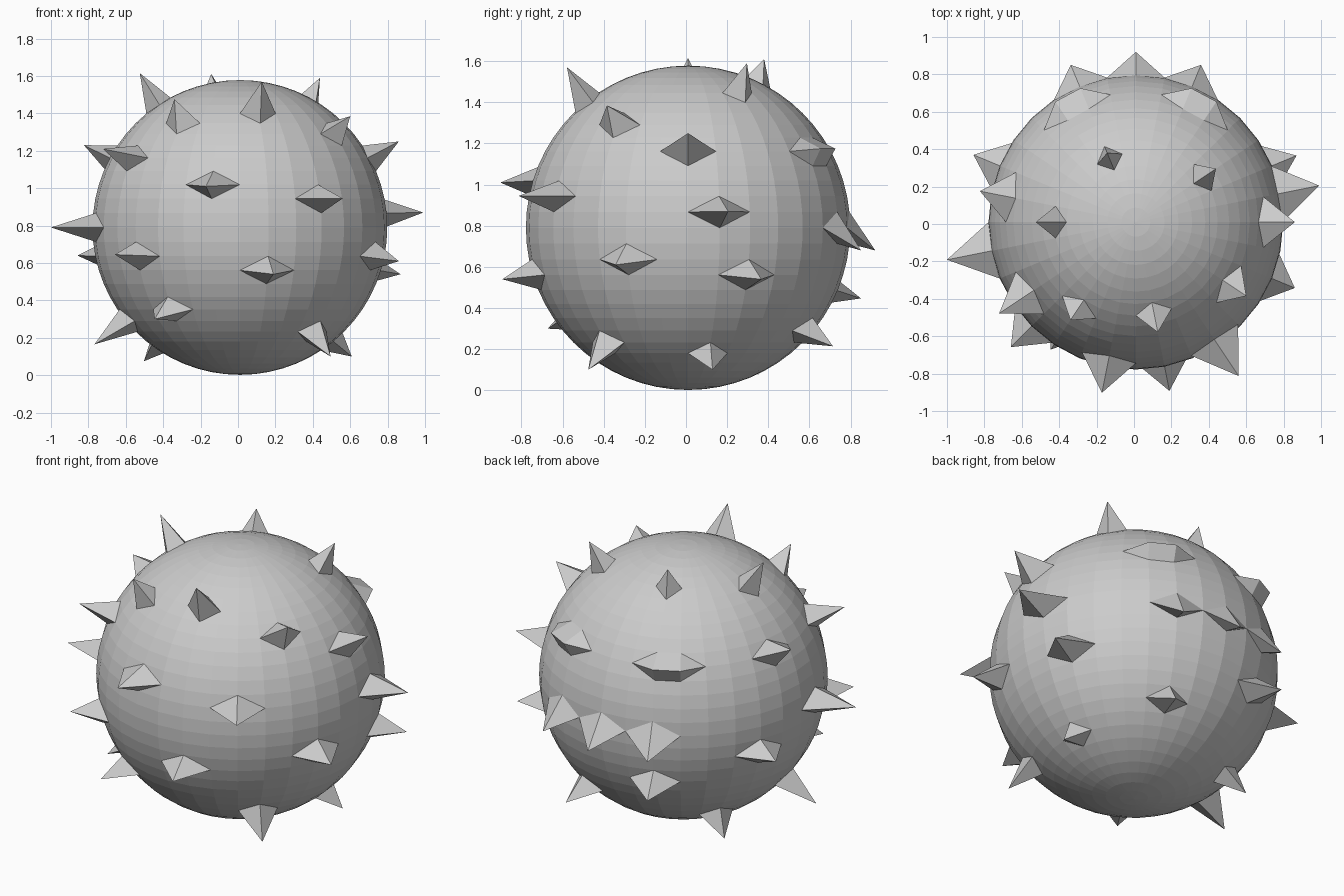
import bpy, bmesh
from math import pi, sin, cos
from mathutils import Vector

if "Cube" in bpy.data.objects:
    bpy.data.objects.remove(bpy.data.objects["Cube"])

CENTRE = Vector((0.01, 0.01, 0.79))
RADIUS = 0.788
STEP = 2 * pi / 32          # azimuth step; rings are half this apart

# Ball body: 32 x 32 flat-shaded sphere
bm = bmesh.new()
bmesh.ops.create_uvsphere(bm, u_segments=32, v_segments=32, radius=RADIUS)


def find(seg, ring):
    a, e = seg * STEP, ring * STEP / 2
    p = RADIUS * Vector((cos(e) * cos(a), cos(e) * sin(a), sin(e)))
    return min(bm.verts, key=lambda v: (v.co - p).length_squared)


def pull(picks):
    """Pull sphere vertices out into four-sided points: (segment, ring, reach, height)."""
    chosen = [(find(s, r), s * STEP, h, z) for s, r, h, z in picks]
    for v, a, h, z in chosen:
        for f in list(v.link_faces):
            if len(f.verts) == 4:
                loop = next(l for l in f.loops if l.vert == v)
                bmesh.utils.face_split(f, loop.link_loop_prev.vert, loop.link_loop_next.vert)
    for v, a, h, z in chosen:
        v.co = (h * cos(a), h * sin(a), z)


# Spikes
pull([
    (16, 10, .535, .825), (10, 11, .40, .82), (3, 10, .515, .80), (25, 9, .60, .78),
    (21, 8, .63, .686), (29, 7, .71, .595), (0, 5, .85, .46), (1, 1, 1.0, .08),
    (19, 5, .88, .42), (15, 5, .85, .44), (17, 0, 1.03, 0), (23, 3, .93, .22),
    (27, 2, .99, .155), (25, -3, .92, -.25), (20, -2, .945, -.145), (21, -6, .82, -.49),
    (28, -8, .686, -.69), (13, -9, .617, -.715), (1, -9, .61, -.69), (2, -3, .93, -.25),
    (30, -2, .92, -.18), (6, -7, .763, -.576), (10, -4, .91, -.343), (17, -7, .793, -.625),
    (14, -2, .94, -.15),
])

# Teeth and eye ridges on the +y side
pull([(s, 0, .91, -.11) for s in (6, 8, 10)])
pull([(s, 5, .775, .385) for s in (5, 6, 10, 11)])

bmesh.ops.recalc_face_normals(bm, faces=bm.faces)
bmesh.ops.translate(bm, verts=bm.verts, vec=CENTRE)
mesh = bpy.data.meshes.new("spiky_ball")
bm.to_mesh(mesh)
bm.free()
bpy.context.collection.objects.link(bpy.data.objects.new("spiky_ball", mesh))
